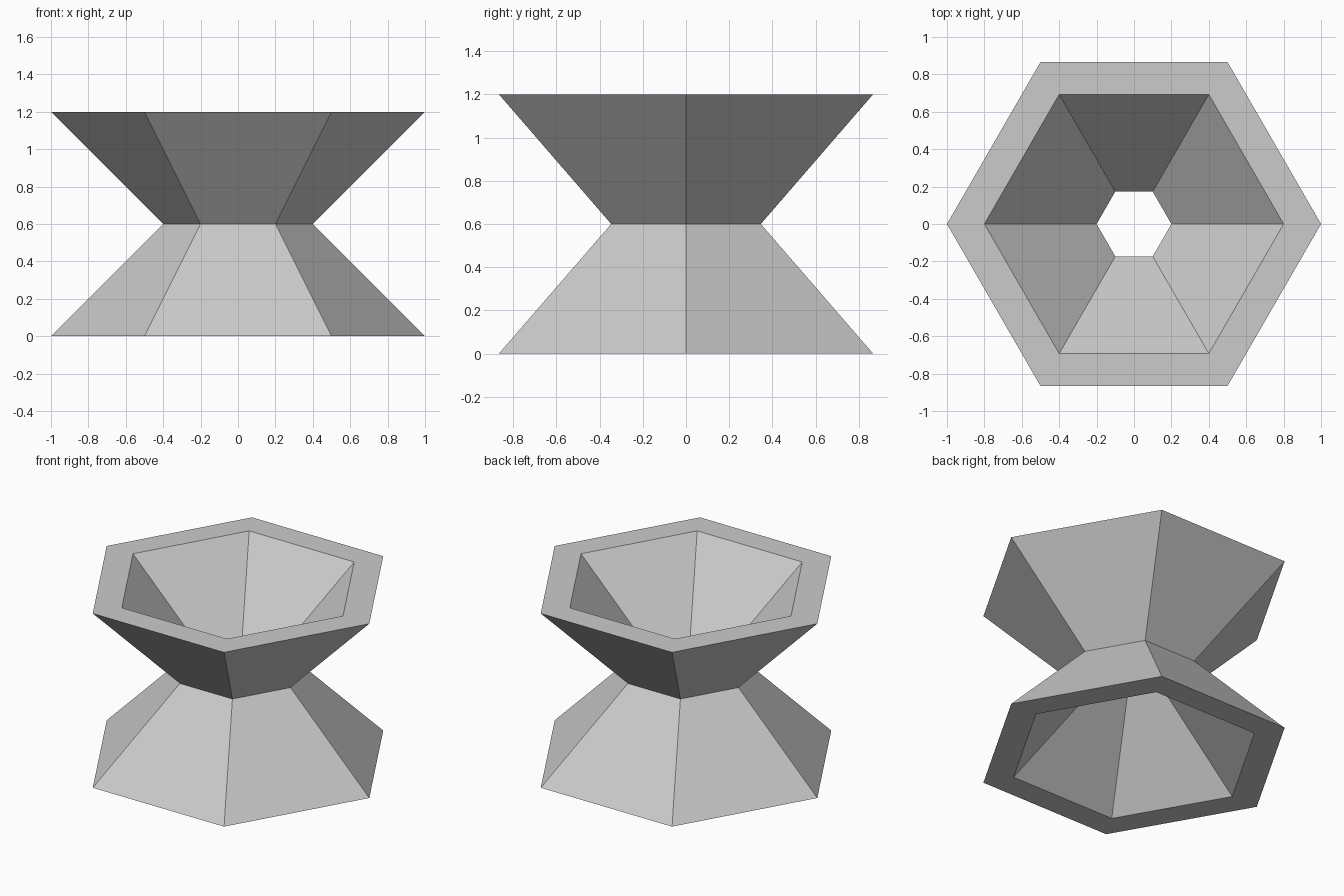
import bpy, bmesh, math

cube = bpy.data.objects.get("Cube")
if cube:
    bpy.data.objects.remove(cube, do_unlink=True)

SIDES = 6
HEIGHT = 1.2

# Plain grey material
grey = bpy.data.materials.new("light grey")
grey.use_nodes = True
colour = (0.6, 0.6, 0.6, 1)
grey.diffuse_color = colour
grey.node_tree.nodes["Principled BSDF"].inputs["Base Color"].default_value = colour

# Closed wall section (radius, z): outer wall upwards, then inner wall downwards
section = [(1, 0), (0.4, HEIGHT / 2), (1, HEIGHT),
           (0.8, HEIGHT), (0.2, HEIGHT / 2), (0.8, 0)]

# Hollow hourglass: one hexagonal ring per section point, bridged into a closed shell
bm = bmesh.new()
rings = []
for radius, z in section:
    angles = [math.tau * i / SIDES for i in range(SIDES)]
    rings.append([bm.verts.new((radius * math.cos(a), radius * math.sin(a), z)) for a in angles])
for k, lower in enumerate(rings):
    upper = rings[(k + 1) % len(rings)]
    for i in range(SIDES):
        j = (i + 1) % SIDES
        bm.faces.new((lower[i], lower[j], upper[j], upper[i]))
bmesh.ops.recalc_face_normals(bm, faces=bm.faces)

mesh = bpy.data.meshes.new("hourglass_stand")
bm.to_mesh(mesh)
bm.free()
mesh.materials.append(grey)
stand = bpy.data.objects.new("hourglass_stand", mesh)
bpy.context.collection.objects.link(stand)
